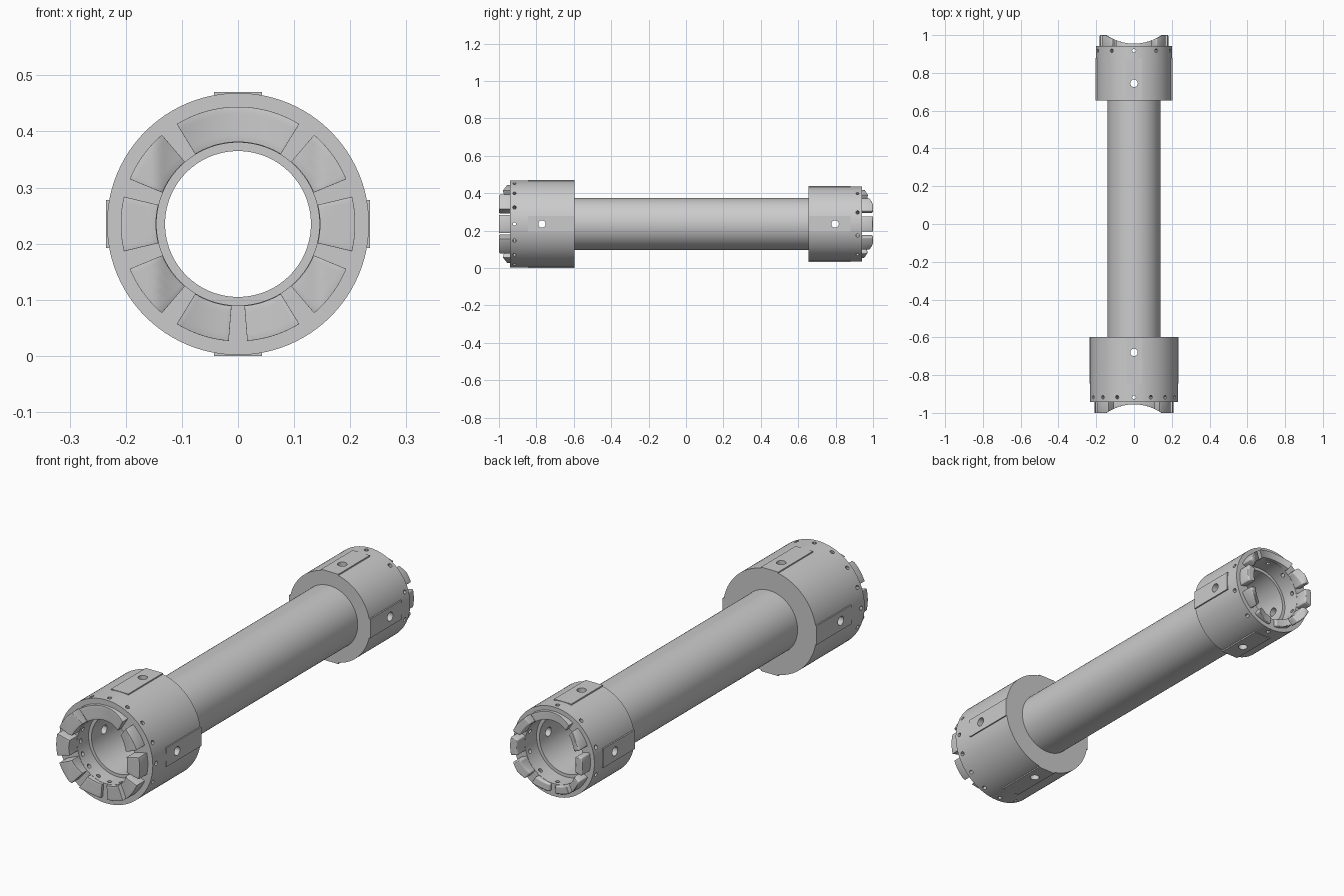
import bpy, bmesh
from math import sin, cos, radians, sqrt, pi
from mathutils import Matrix, Vector

if "Cube" in bpy.data.objects:
    bpy.data.objects.remove(bpy.data.objects["Cube"])

ZC = 0.235  # height of the long axis


def polar(r, deg, y):
    """Point around the long axis; 0 degrees is straight up."""
    a = radians(deg)
    return Vector((r * sin(a), y, ZC + r * cos(a)))


def make(name, bm):
    bmesh.ops.recalc_face_normals(bm, faces=bm.faces)
    me = bpy.data.meshes.new(name)
    bm.to_mesh(me)
    bm.free()
    ob = bpy.data.objects.new(name, me)
    bpy.context.collection.objects.link(ob)
    return ob


def lathe(name, profile, n=96):
    """Revolve a closed (radius, y) profile about the long axis."""
    bm = bmesh.new()
    rings = [[bm.verts.new(polar(r, 360 * i / n, y)) for r, y in profile] for i in range(n)]
    k = len(profile)
    for i in range(n):
        a, b = rings[i], rings[(i + 1) % n]
        for j in range(k):
            bm.faces.new((a[j], a[(j + 1) % k], b[(j + 1) % k], b[j]))
    return make(name, bm)


def rod(bm, p, q, r, n=20):
    d = q - p
    m = Matrix.Translation((p + q) / 2) @ d.to_track_quat('Z', 'Y').to_matrix().to_4x4()
    bmesh.ops.create_cone(bm, cap_ends=True, segments=n, radius1=r, radius2=r,
                          depth=d.length, matrix=m)


def finish(ob, cutters=(), bevel=0):
    """Cut holes or round edges, then smooth by angle."""
    for c in cutters:
        m = ob.modifiers.new("holes", 'BOOLEAN')
        m.operation, m.solver, m.object = 'DIFFERENCE', 'EXACT', c
    if bevel:
        m = ob.modifiers.new("round", 'BEVEL')
        m.width, m.segments, m.limit_method, m.angle_limit = bevel, 3, 'ANGLE', radians(45)
    bpy.ops.object.select_all(action='DESELECT')
    ob.select_set(True)
    bpy.context.view_layer.objects.active = ob
    for m in list(ob.modifiers):
        bpy.ops.object.modifier_apply(modifier=m.name)
    bpy.ops.object.shade_smooth_by_angle(angle=radians(30))


def tooth_verts(r0, r1, a0, a1, s, base):
    """Sector-shaped block whose end is scooped by an upright cylinder."""
    bm = bmesh.new()
    na, nr = max(8, round((a1 - a0) / 3)), 5
    R = 0.256

    def tip(x):
        return min(1.0, 0.955 + R - sqrt(max(R * R - x * x, 0)))

    grid = {}
    for i in range(na + 1):
        for j in range(nr + 1):
            p = polar(r0 + (r1 - r0) * j / nr, a0 + (a1 - a0) * i / na, 0)
            for k, y in enumerate((base, tip(p.x))):
                grid[i, j, k] = bm.verts.new((p.x, s * y, p.z))
    for i in range(na):
        for j in range(nr):
            for k in (0, 1):
                bm.faces.new([grid[i + u, j + v, k] for u, v in ((0, 0), (1, 0), (1, 1), (0, 1))])
        for j in (0, nr):
            bm.faces.new((grid[i, j, 0], grid[i + 1, j, 0], grid[i + 1, j, 1], grid[i, j, 1]))
    for j in range(nr):
        for i in (0, na):
            bm.faces.new((grid[i, j, 0], grid[i, j + 1, 0], grid[i, j + 1, 1], grid[i, j, 1]))
    return bm


STEP = 0.86    # where the tube stops inside each collar
BORE = 0.145


def collar(label, s, r, y_in, pad_end, tooth_r, holes, y_top, y_side):
    # radial pin holes near the face and two crossing through holes
    bm = bmesh.new()
    for i in range(holes):
        a = 360 * i / holes
        rod(bm, polar(0.12, a, s * 0.917), polar(0.26, a, s * 0.917), 0.0095, 12)
    for a, y in ((0, y_top), (90, y_side)):
        rod(bm, polar(0.3, a, s * y), polar(0.3, a + 180, s * y), 0.02)
    cutter = make(label + "_hole_cutter", bm)
    cutter.hide_render = True

    # collar body with stepped bore
    body = lathe(label + "_collar", [(r - 0.0015, s * y_in), (r - 0.0015, s * 0.942),
                                     (BORE, s * 0.942), (BORE, s * STEP),
                                     (0.135, s * STEP), (0.135, s * y_in)])
    finish(body, [cutter])

    # four flat pads on the outside
    for a, side in ((0, "top"), (90, "right"), (180, "bottom"), (270, "left")):
        bm = bmesh.new()
        bmesh.ops.create_cube(bm, size=1)
        for v in bm.verts:
            v.co = Vector((v.co.x * 0.086, s * (y_in if v.co.y < 0 else pad_end),
                           r if v.co.z > 0 else r - 0.02))
        bmesh.ops.rotate(bm, verts=bm.verts, cent=(0, 0, 0),
                         matrix=Matrix.Rotation(radians(a), 3, 'Y'))
        bmesh.ops.translate(bm, verts=bm.verts, vec=(0, 0, ZC))
        finish(make(f"{label}_{side}_pad", bm), [cutter])

    # coupling teeth: one wide at the top, eight narrow ones
    spans = [(-31.5, 31.5)] + [(c - 13.5, c + 13.5) for c in range(54, 307, 36)]
    for i, (a0, a1) in enumerate(spans):
        bm = tooth_verts(BORE + 0.001, tooth_r, a0, a1, s, 0.925)
        finish(make(f"{label}_tooth_{i + 1}", bm), [cutter], bevel=0.006)
    return cutter


front = collar("front", -1, 0.235, 0.597, 0.845, 0.209, 16, 0.68, 0.77)
rear = collar("rear", 1, 0.203, 0.655, 0.88, 0.182, 10, 0.745, 0.797)

# long hollow tube
tube = lathe("tube", [(0.14, -STEP - 0.001), (0.14, STEP + 0.001),
                      (0.13, STEP + 0.001), (0.13, -STEP - 0.001)])
finish(tube, [front, rear])

for c in (front, rear):
    bpy.data.objects.remove(c)
